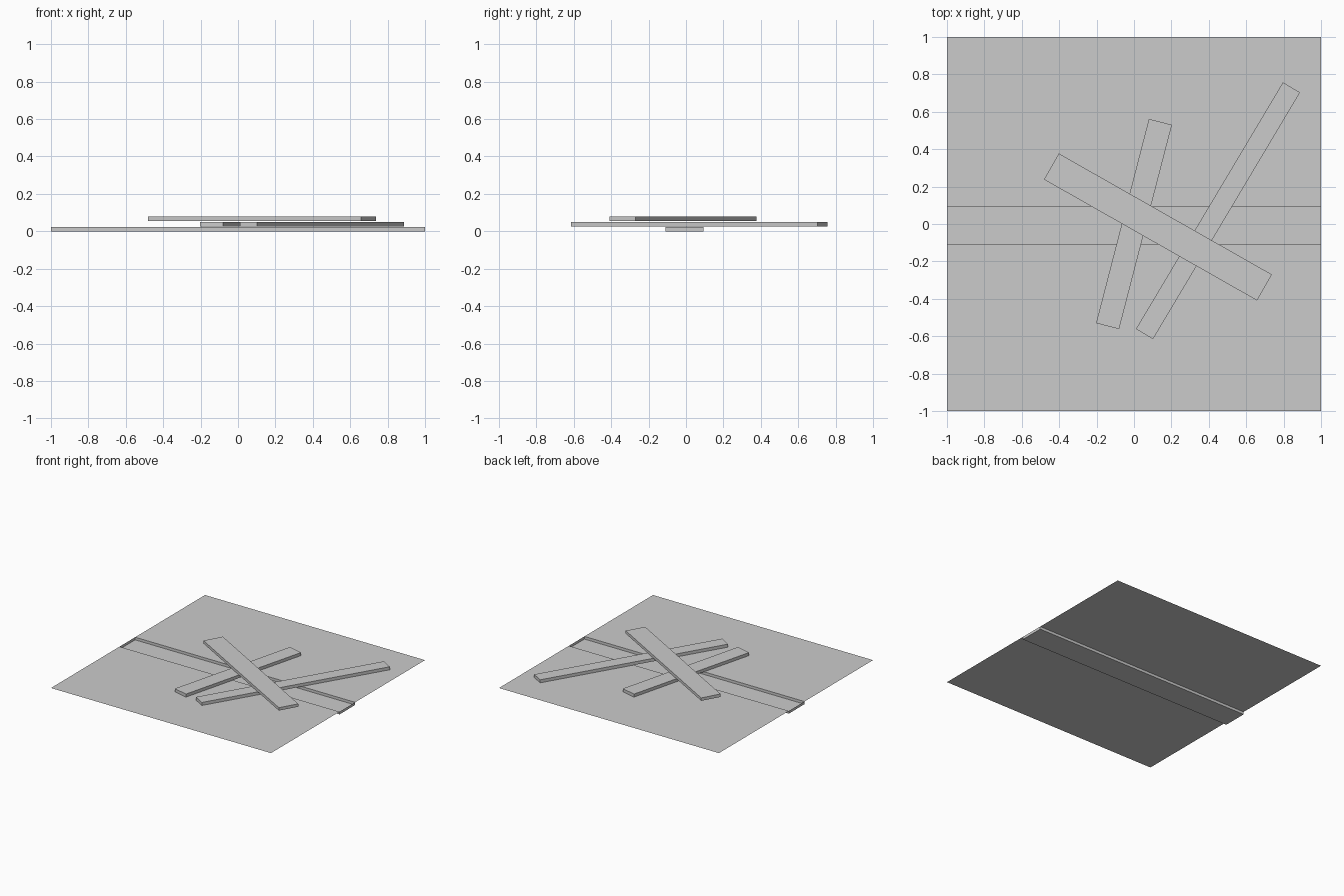
import bpy, bmesh, math

cube = bpy.data.objects.get("Cube")
if cube:
    bpy.data.objects.remove(cube, do_unlink=True)

grey = bpy.data.materials.new("plain_grey")
grey.use_nodes = True
colour = (0.6, 0.6, 0.6, 1)
grey.diffuse_color = colour
grey.node_tree.nodes["Principled BSDF"].inputs["Base Color"].default_value = colour

GROUND_Z = 0.022


def finish(name, bm):
    mesh = bpy.data.meshes.new(name)
    bm.to_mesh(mesh)
    bm.free()
    mesh.materials.append(grey)
    obj = bpy.data.objects.new(name, mesh)
    bpy.context.collection.objects.link(obj)
    return obj


def sheet(name, y0, y1, z):
    bm = bmesh.new()
    bm.faces.new([bm.verts.new(p) for p in
                  ((-1, y0, z), (1, y0, z), (1, y1, z), (-1, y1, z))])
    return finish(name, bm)


def plank(name, x, y, length, width, angle, bottom, top):
    bm = bmesh.new()
    bmesh.ops.create_cube(bm, size=1)
    obj = finish(name, bm)
    obj.location = (x, y, (bottom + top) / 2)
    obj.scale = (length, width, top - bottom)
    obj.rotation_euler.z = math.radians(angle)
    return obj


# Thin ground on both sides of the channel
CHANNEL = (-0.11, 0.093)
sheet("ground_front", -1, CHANNEL[0], GROUND_Z)
sheet("ground_back", CHANNEL[1], 1, GROUND_Z)

# Sunken channel: a shallow tray open at the top
bm = bmesh.new()
bmesh.ops.create_cube(bm, size=1)
for v in bm.verts:
    v.co = (v.co.x * 2, CHANNEL[v.co.y > 0], GROUND_Z * (v.co.z > 0))
bm.normal_update()
lid = [f for f in bm.faces if f.normal.z > 0.9]
bmesh.ops.delete(bm, geom=lid, context='FACES_ONLY')
bmesh.ops.reverse_faces(bm, faces=bm.faces[:])
finish("channel", bm)

# Planks laid across the channel, with one resting on top
plank("short_plank", 0, 0, 1.128, 0.127, 75.5, 0.026, 0.051)
plank("long_plank", 0.449, 0.071, 1.535, 0.106, 59.2, 0.026, 0.051)
plank("top_plank", 0.128, -0.016, 1.31, 0.16, -29.6, 0.054, 0.078)
